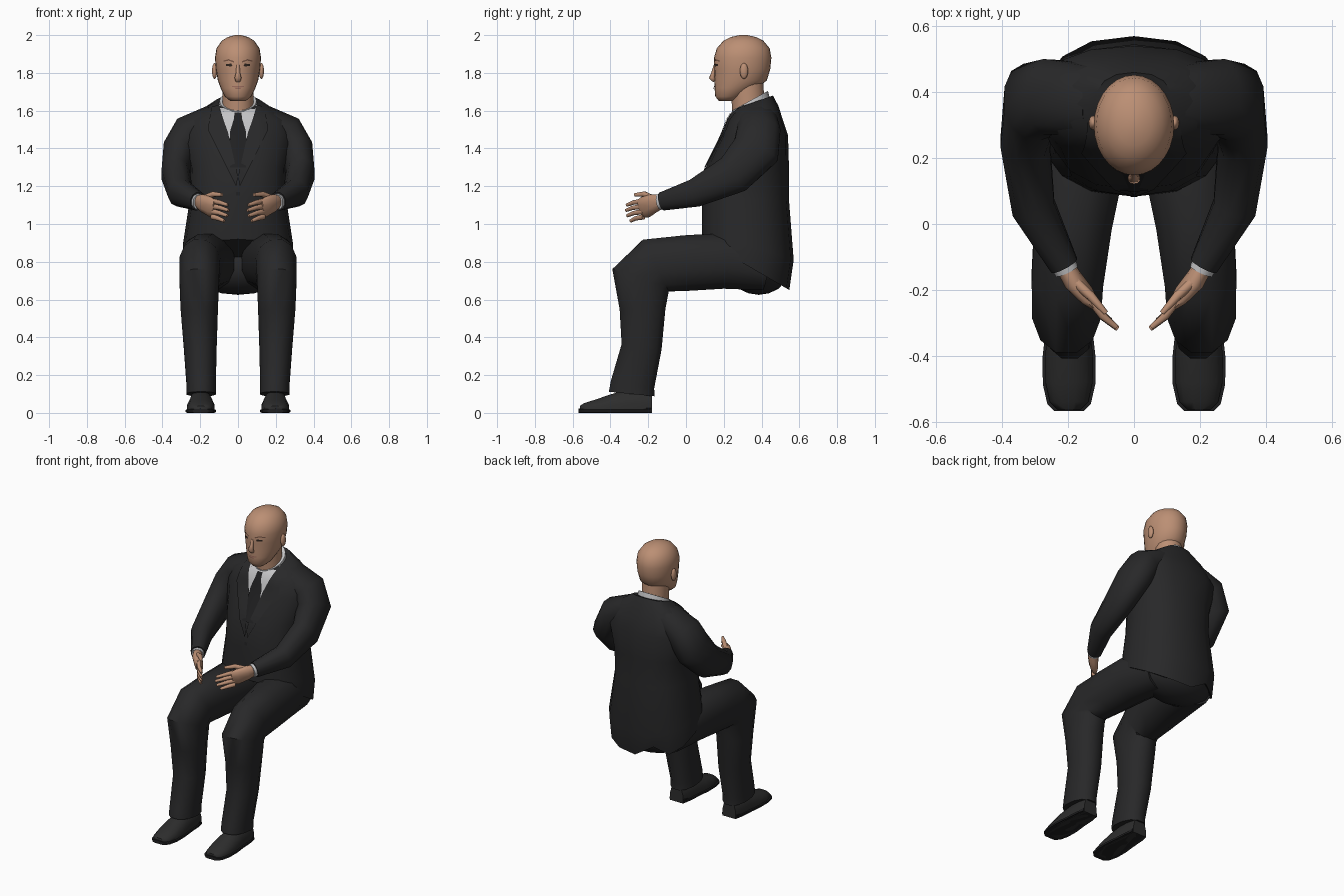
import bpy, bmesh, math
from mathutils import Vector
from mathutils.bvhtree import BVHTree

cube = bpy.data.objects.get("Cube")
if cube:
    bpy.data.objects.remove(cube, do_unlink=True)


def material(name, rgb):
    m = bpy.data.materials.new(name)
    m.use_nodes = True
    colour = (*rgb, 1)
    m.diffuse_color = colour
    bsdf = next(n for n in m.node_tree.nodes if n.type == 'BSDF_PRINCIPLED')
    bsdf.inputs["Base Color"].default_value = colour
    bsdf.inputs["Roughness"].default_value = 0.8
    return m


SUIT = material("charcoal suit", (0.021, 0.021, 0.022))
TIE = material("black tie", (0.014, 0.014, 0.015))
SHOE = material("dark leather", (0.026, 0.026, 0.026))
SKIN = material("skin", (0.50, 0.275, 0.175))
LIPS = material("lips", (0.33, 0.15, 0.11))
SHIRT = material("pale grey shirt", (0.55, 0.55, 0.56))
DARK = material("eye dark", (0.03, 0.02, 0.015))
BROW = material("brow shade", (0.2, 0.1, 0.065))


def finish(bm, name, mat, angle):
    mesh = bpy.data.meshes.new(name)
    bm.to_mesh(mesh)
    bm.free()
    mesh.materials.append(mat)
    mesh.shade_smooth()
    mesh.set_sharp_from_angle(angle=math.radians(angle))
    obj = bpy.data.objects.new(name, mesh)
    bpy.context.collection.objects.link(obj)
    return obj


def skin_rings(name, rings, mat, angle=40):
    """Bridge closed rings of points and cap both ends."""
    bm = bmesh.new()
    loops = [[bm.verts.new(p) for p in ring] for ring in rings]
    n = len(loops[0])
    for a, b in zip(loops, loops[1:]):
        for i in range(n):
            j = (i + 1) % n
            bm.faces.new((a[i], a[j], b[j], b[i]))
    bm.faces.new(loops[0])
    bm.faces.new(loops[-1])
    bmesh.ops.recalc_face_normals(bm, faces=bm.faces[:])
    return finish(bm, name, mat, angle)


def power(c, p):
    return math.copysign(abs(c) ** p, c)


def stack(sections, n, p=1.0):
    """Level rings from (z, y, half width, half depth, slope)."""
    rings = []
    for z, y, rx, ry, slope in sections:
        ring = []
        for i in range(n):
            a = math.tau * i / n
            dy = ry * power(math.sin(a), p)
            ring.append(Vector((rx * power(math.cos(a), p), y + dy, z + slope * dy)))
        rings.append(ring)
    return rings


def tube(name, path, mat, side=1, n=10, p=0.9, floor=False, angle=45):
    """Sweep along (x, y, z, half width, half height) stations."""
    pts = [Vector(s[:3]) for s in path]
    rings = []
    for k, (x, y, z, ru, rv) in enumerate(path):
        steps = []
        if k > 0:
            steps.append((pts[k] - pts[k - 1]).normalized())
        if k < len(pts) - 1:
            steps.append((pts[k + 1] - pts[k]).normalized())
        t = sum(steps, Vector()).normalized()
        u = (Vector((1, 0, 0)) - t * t.x).normalized()
        v = t.cross(u)
        ring = []
        for i in range(n):
            a = math.tau * (i + 0.5) / n
            q = pts[k] + u * ru * power(math.cos(a), p) + v * rv * power(math.sin(a), p)
            ring.append(Vector((q.x * side, q.y, max(q.z, 0) if floor else q.z)))
        rings.append(ring)
    return skin_rings(name, rings, mat, angle)


def ball(name, centre, size, mat):
    bm = bmesh.new()
    bmesh.ops.create_uvsphere(bm, u_segments=14, v_segments=9, radius=1)
    for v in bm.verts:
        v.co = Vector(c + s * q for c, s, q in zip(centre, size, v.co))
    return finish(bm, name, mat, 60)


def along(line, f):
    f *= len(line) - 1
    k = min(int(f), len(line) - 2)
    return Vector(line[k]).lerp(Vector(line[k + 1]), f - k)


def patch(name, base, left, right, mat, lift, side=1, rows=12, cols=6):
    """Thin sheet between two x-z lines, laid on the front of a base."""
    tree = BVHTree.FromPolygons([v.co for v in base.data.vertices],
                                [f.vertices[:] for f in base.data.polygons])
    bm = bmesh.new()
    grid = []
    for r in range(rows + 1):
        a, b = along(left, r / rows), along(right, r / rows)
        row = []
        for c in range(cols + 1):
            q = a.lerp(b, c / cols)
            hit = tree.ray_cast(Vector((q.x * side, -2, q.y)), Vector((0, 1, 0)))[0]
            row.append(bm.verts.new((q.x * side, (hit.y if hit else 0.3) - lift, q.y)))
        grid.append(row)
    for a, b in zip(grid, grid[1:]):
        for c in range(cols):
            f = bm.faces.new((a[c], a[c + 1], b[c + 1], b[c]))
            f.normal_update()
            if f.normal.y > 0:
                f.normal_flip()
    return finish(bm, name, mat, 50)


# Jacket body with a long sloping hem and a rear vent
rings = stack([(0.785, 0.315, 0.29, 0.232, -0.58), (0.89, 0.327, 0.292, 0.243, -0.33),
               (1.13, 0.315, 0.255, 0.23, 0), (1.30, 0.325, 0.26, 0.22, 0),
               (1.47, 0.365, 0.30, 0.175, 0), (1.55, 0.366, 0.27, 0.147, 0),
               (1.605, 0.365, 0.195, 0.125, 0.15), (1.645, 0.36, 0.12, 0.1, 0.35)], 16, 0.85)
rings[0][5].z += 0.07
jacket = skin_rings("jacket_body", rings, SUIT, 40)

# Shirt front, tie and lapels
patch("shirt_front", jacket, [(-0.1, 1.63), (-0.06, 1.49), (-0.02, 1.40)],
      [(0.1, 1.63), (0.06, 1.49), (0.02, 1.40)], SHIRT, 0.004)
patch("tie", jacket, [(-0.018, 1.59), (-0.022, 1.555), (-0.042, 1.49), (-0.042, 1.3)],
      [(0.018, 1.59), (0.022, 1.555), (0.042, 1.49), (0.042, 1.3)], TIE, 0.008)
for side, word in ((1, "left"), (-1, "right")):
    patch(word + "_lapel", jacket, [(0.105, 1.63), (0.053, 1.485), (0.0, 1.25)],
          [(0.14, 1.62), (0.16, 1.5), (0.01, 1.2)], SUIT, 0.009, side)
patch("jacket_button", jacket, [(-0.01, 1.17), (-0.01, 1.15)],
      [(0.01, 1.17), (0.01, 1.15)], TIE, 0.006, rows=2, cols=2)

# Collar and neck
skin_rings("shirt_collar", stack([(1.60, 0.35, 0.108, 0.1, 0.4),
                                  (1.652, 0.338, 0.098, 0.096, 0.55)], 20), SHIRT)
tube("neck", [(0, 0.335, 1.56, 0.083, 0.088), (0, 0.32, 1.77, 0.083, 0.088)], SKIN, n=20, p=1)

# Bald head
head = skin_rings("head", stack([
    (1.65, 0.215, 0.04, 0.04, 0), (1.675, 0.232, 0.07, 0.077, 0), (1.72, 0.265, 0.092, 0.114, 0),
    (1.76, 0.29, 0.107, 0.138, 0), (1.82, 0.298, 0.117, 0.148, 0), (1.88, 0.3, 0.122, 0.152, 0),
    (1.93, 0.303, 0.114, 0.14, 0), (1.97, 0.304, 0.086, 0.106, 0), (1.99, 0.304, 0.054, 0.066, 0),
    (2.0, 0.304, 0.015, 0.02, 0)], 28), SKIN, 75)

# Face
tube("nose", [(0, 0.157, 1.84, 0.009, 0.01), (0, 0.145, 1.80, 0.011, 0.011),
              (0, 0.137, 1.775, 0.019, 0.016), (0, 0.152, 1.757, 0.014, 0.01)],
     SKIN, angle=80)
patch("mouth", head, [(-0.032, 1.731), (-0.032, 1.725)], [(0.032, 1.731), (0.032, 1.725)],
      LIPS, 0.004, rows=4)
patch("lower_lip", head, [(-0.02, 1.723), (-0.013, 1.715)], [(0.02, 1.723), (0.013, 1.715)],
      LIPS, 0.005, rows=4)
for side, word in ((1, "left"), (-1, "right")):
    patch(word + "_eye", head, [(0.03, 1.84), (0.035, 1.849), (0.064, 1.847)],
          [(0.03, 1.84), (0.036, 1.834), (0.064, 1.837)], DARK, 0.004, side)
    patch(word + "_brow", head, [(0.022, 1.862), (0.05, 1.873), (0.078, 1.865)],
          [(0.022, 1.855), (0.05, 1.865), (0.078, 1.859)], BROW, 0.004, side)
    ball(word + "_ear", (side * 0.124, 0.307, 1.81), (0.014, 0.022, 0.042), SKIN)

# Trouser seat
ball("trouser_seat", (0, 0.385, 0.76), (0.26, 0.16, 0.135), SUIT)

for side, word in ((1, "left"), (-1, "right")):
    # Sleeve running out from the shoulder, cuff and hand
    tube(word + "_sleeve", [
        (0.12, 0.375, 1.55, 0.085, 0.11), (0.255, 0.385, 1.485, 0.10, 0.118),
        (0.31, 0.37, 1.39, 0.09, 0.13), (0.33, 0.25, 1.262, 0.077, 0.11),
        (0.305, 0.05, 1.165, 0.068, 0.077), (0.212, -0.125, 1.12, 0.045, 0.05)],
        SUIT, side, n=12)
    tube(word + "_shirt_cuff", [(0.222, -0.105, 1.124, 0.04, 0.043),
                                (0.204, -0.142, 1.116, 0.038, 0.042)], SHIRT, side)
    tube(word + "_palm", [
        (0.212, -0.125, 1.12, 0.028, 0.034), (0.185, -0.17, 1.11, 0.031, 0.05),
        (0.145, -0.215, 1.09, 0.025, 0.058), (0.122, -0.24, 1.082, 0.015, 0.05)],
        SKIN, side, angle=60)
    for i, reach in enumerate((0.95, 1.0, 0.92, 0.72)):
        z = 1.122 - 0.028 * i
        tube(f"{word}_finger_{i + 1}", [
            (0.135, -0.225, z, 0.014, 0.015),
            (0.13 - 0.035 * reach, -0.23 - 0.05 * reach, z - 0.008, 0.012, 0.012),
            (0.13 - 0.08 * reach, -0.23 - 0.087 * reach, z - 0.022, 0.008, 0.009)],
            SKIN, side, n=8, angle=60)
    tube(word + "_thumb", [
        (0.18, -0.175, 1.135, 0.016, 0.018), (0.13, -0.22, 1.158, 0.014, 0.015),
        (0.085, -0.27, 1.155, 0.008, 0.009)], SKIN, side, n=8, angle=60)

    # Trouser leg, bent at the knee
    tube(word + "_trouser_leg", [
        (0.13, 0.42, 0.775, 0.13, 0.13), (0.16, 0.2, 0.805, 0.14, 0.152),
        (0.185, 0.0, 0.793, 0.122, 0.152), (0.202, -0.165, 0.78, 0.112, 0.155),
        (0.205, -0.24, 0.705, 0.108, 0.165), (0.205, -0.23, 0.55, 0.102, 0.125),
        (0.2, -0.235, 0.35, 0.09, 0.11), (0.195, -0.283, 0.15, 0.08, 0.12),
        (0.195, -0.288, 0.1, 0.08, 0.125)], SUIT, side, n=12)

    # Shoe upper, sole and heel
    stations = [(-0.18, 0.05, 0.12), (-0.23, 0.06, 0.125), (-0.32, 0.066, 0.125),
                (-0.40, 0.075, 0.1), (-0.48, 0.074, 0.072), (-0.54, 0.06, 0.052),
                (-0.562, 0.037, 0.037)]
    tube(word + "_shoe", [(0.197, y, 0.02, w, h - 0.02) for y, w, h in stations],
         SHOE, side, n=12, floor=True, angle=50)
    tube(word + "_sole", [(0.197, y - 0.006, 0.01, w + 0.008, 0.012) for y, w, h in stations],
         TIE, side, p=0.6, floor=True)
    tube(word + "_heel", [(0.197, -0.185, 0.015, 0.056, 0.018),
                          (0.197, -0.27, 0.015, 0.062, 0.018)], TIE, side, p=0.6, floor=True)
